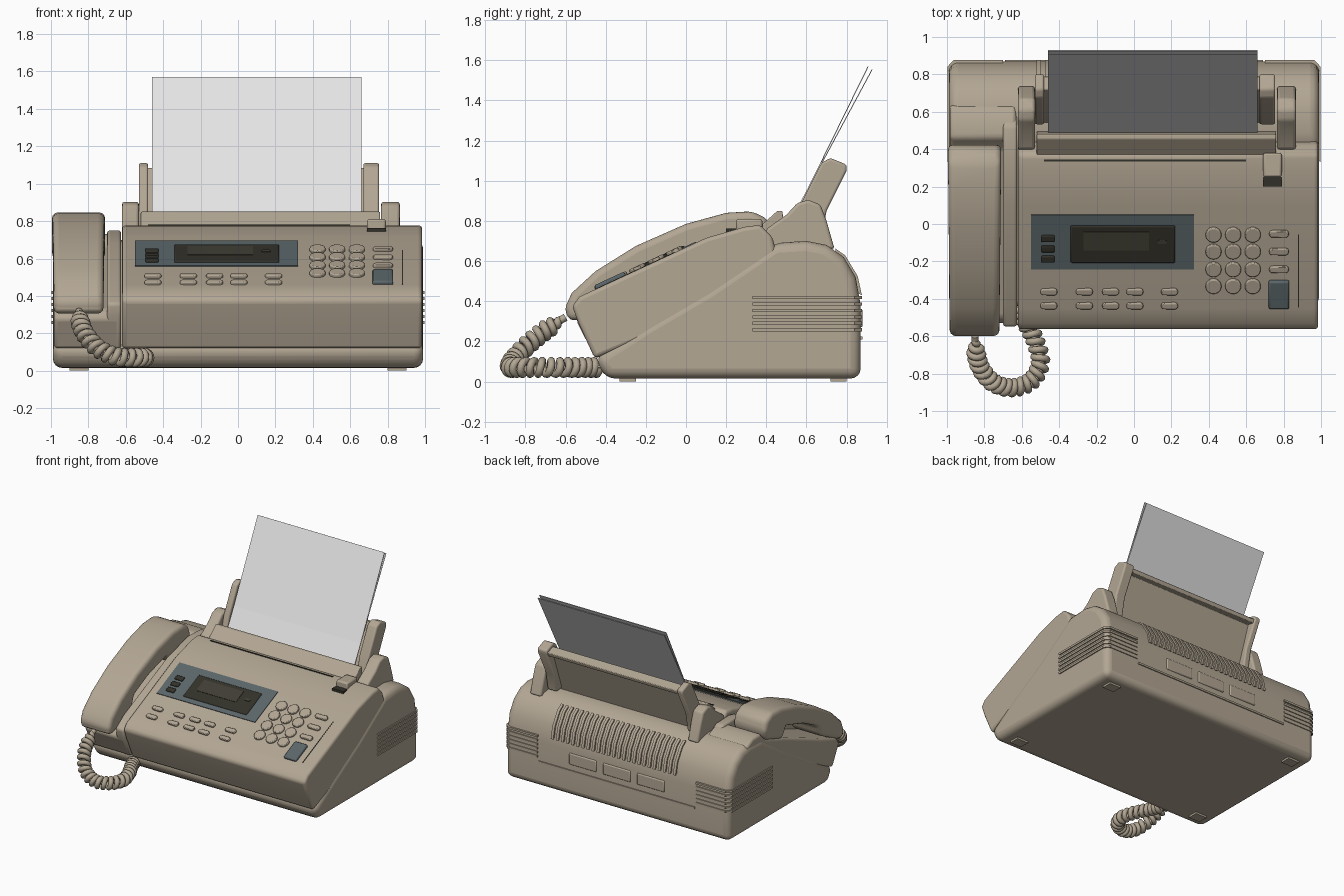
import bpy, bmesh, math
from mathutils import Vector, Matrix

if "Cube" in bpy.data.objects:
    bpy.data.objects.remove(bpy.data.objects["Cube"])


def material(name, rgb):
    m = bpy.data.materials.new(name)
    m.diffuse_color = (*rgb, 1)
    m.use_nodes = True
    m.node_tree.nodes["Principled BSDF"].inputs["Base Color"].default_value = m.diffuse_color
    return m


BEIGE = material("warm beige plastic", (0.45, 0.385, 0.295))
SLATE = material("slate blue plastic", (0.105, 0.135, 0.145))
DARK = material("dark olive display", (0.032, 0.030, 0.022))
LCD = material("display glass", (0.05, 0.048, 0.034))
PAPER = material("white paper", (0.78, 0.78, 0.78))


def finish(name, bm, mat, bevel=0.0, segs=3):
    bmesh.ops.recalc_face_normals(bm, faces=bm.faces)
    mesh = bpy.data.meshes.new(name)
    bm.to_mesh(mesh)
    bm.free()
    ob = bpy.data.objects.new(name, mesh)
    bpy.context.collection.objects.link(ob)
    mesh.materials.append(mat)
    if bevel:
        mod = ob.modifiers.new("Rounding", "BEVEL")
        mod.width, mod.segments = bevel, segs
        mod.limit_method, mod.angle_limit = "ANGLE", math.radians(30)
    bpy.ops.object.select_all(action="DESELECT")
    ob.select_set(True)
    bpy.context.view_layer.objects.active = ob
    bpy.ops.object.shade_smooth_by_angle(angle=math.radians(35))
    return ob


def prism(name, profile, x0, x1, mat=BEIGE, bevel=0.0, segs=3, taper=None):
    """Side profile in (y, z) swept from x0 to x1."""
    bm = bmesh.new()
    face = bm.faces.new([bm.verts.new((x0, y, z)) for y, z in profile])
    ext = bmesh.ops.extrude_face_region(bm, geom=[face])
    for v in ext["geom"]:
        if isinstance(v, bmesh.types.BMVert):
            v.co.x = x1
    if taper:
        mid = (x0 + x1) / 2
        for v in bm.verts:
            v.co.x = mid + (v.co.x - mid) * taper(v.co.y)
    return finish(name, bm, mat, bevel, segs)


def box(name, lo, hi, mat=BEIGE, bevel=0.0, segs=2):
    return prism(name, [(lo[1], lo[2]), (hi[1], lo[2]), (hi[1], hi[2]), (lo[1], hi[2])],
                 lo[0], hi[0], mat, bevel, segs)


SLOPE = 0.4636
TILT = math.atan(SLOPE)


def on_panel(name, x, y, w, d, h, mat=BEIGE, sides=0, bevel=0.0):
    """Plate (sides=0) or round key lying on the sloped control panel; w, d as seen from above."""
    bm = bmesh.new()
    if sides:
        bmesh.ops.create_cone(bm, cap_ends=True, segments=sides, radius1=0.5, radius2=0.5, depth=1)
        if w > d * 1.3:  # stretch the circle into a capsule
            k = d / w
            for v in bm.verts:
                v.co.x = v.co.x * k + math.copysign((1 - k) / 2, v.co.x)
    else:
        bmesh.ops.create_cube(bm, size=1)
    bm.transform(Matrix.Translation((x, y, 0.46 + SLOPE * (y + 0.45)))
                 @ Matrix.Rotation(TILT, 4, "X")
                 @ Matrix.Diagonal((w, d / math.cos(TILT), 2 * h, 1)))
    return finish(name, bm, mat, bevel, 2)


# Lower housing, feet
prism("base_housing", [(-0.40, 0.015), (0.87, 0.015), (0.87, 0.38), (0.845, 0.52), (0.785, 0.62),
                       (0.70, 0.68), (0.60, 0.70), (0.44, 0.69), (0.10, 0.46), (-0.20, 0.285),
                       (-0.455, 0.12)], -0.99, 0.99, bevel=0.05, segs=4)
for sx in (-1, 1):
    for y in (-0.33, 0.72):
        box("foot", (sx * 0.85 - 0.05, y, 0), (sx * 0.85 + 0.05, y + 0.08, 0.03))

# Sloped control cover
prism("control_cover", [(-0.455, 0.115), (-0.535, 0.29), (-0.567, 0.375), (-0.53, 0.423), (-0.45, 0.46),
                        (0.10, 0.715), (0.29, 0.77), (0.37, 0.78), (0.43, 0.72), (0.46, 0.60),
                        (0.10, 0.40), (-0.20, 0.22)], -0.62, 0.985, bevel=0.02)
# Handset cradle and the ridge next to it
prism("handset_cradle", [(-0.45, 0.115), (-0.535, 0.28), (-0.50, 0.33), (-0.30, 0.40), (0.15, 0.58),
                         (0.40, 0.66), (0.46, 0.73), (0.56, 0.73), (0.64, 0.69), (0.60, 0.50),
                         (0.10, 0.40), (-0.20, 0.22)], -0.985, -0.63, bevel=0.02)
prism("cradle_ridge", [(-0.45, 0.115), (-0.54, 0.29), (-0.55, 0.36), (-0.45, 0.43), (0.10, 0.68),
                       (0.36, 0.75), (0.52, 0.745), (0.60, 0.69), (0.55, 0.50), (0.10, 0.40),
                       (-0.20, 0.22)], -0.70, -0.625, bevel=0.015)

# Handset
prism("handset", [(-0.605, 0.36), (-0.57, 0.44), (-0.45, 0.55), (-0.25, 0.675), (0.0, 0.785),
                  (0.20, 0.84), (0.33, 0.848), (0.405, 0.81), (0.43, 0.73), (0.40, 0.655),
                  (0.19, 0.585), (0.14, 0.67), (-0.10, 0.595), (-0.27, 0.51), (-0.30, 0.42),
                  (-0.52, 0.31), (-0.58, 0.30)], -0.995, -0.71, bevel=0.04, segs=4,
      taper=lambda y: 0.93 + 0.07 * (y + 0.6))

# Coiled cord: helix wound round a smooth path
WAY = [Vector(p) for p in [(-0.85, -0.56, 0.34), (-0.85, -0.60, 0.32), (-0.845, -0.68, 0.27),
                           (-0.82, -0.77, 0.20), (-0.75, -0.85, 0.12), (-0.65, -0.875, 0.075),
                           (-0.55, -0.84, 0.07), (-0.50, -0.74, 0.07), (-0.53, -0.62, 0.07),
                           (-0.58, -0.52, 0.07), (-0.61, -0.44, 0.07), (-0.62, -0.40, 0.07)]]


def path(t):
    s = t * (len(WAY) - 3)
    i = min(int(s), len(WAY) - 4)
    a, b, c, d = WAY[i:i + 4]
    u = s - i
    return 0.5 * (2 * b + (c - a) * u + (2 * a - 5 * b + 4 * c - d) * u * u
                  + (3 * b - a - 3 * c + d) * u ** 3)


TURNS, STEP = 25, 16
cord = bpy.data.curves.new("coiled_cord", "CURVE")
cord.dimensions = "3D"
cord.bevel_depth, cord.bevel_resolution, cord.use_fill_caps = 0.019, 2, True
spline = cord.splines.new("POLY")
count = TURNS * STEP + 1
spline.points.add(count - 1)
for i in range(count):
    t = i / (count - 1)
    p = path(t)
    tan = (path(min(t + 0.005, 1)) - path(max(t - 0.005, 0))).normalized()
    side = tan.cross(Vector((0, 0, 1))).normalized()
    up = side.cross(tan)
    r = 0.034 * min(1, max(0, (t - 0.04) * 15))
    a = math.tau * i / STEP
    spline.points[i].co = (*(p + side * r * math.cos(a) + up * r * math.sin(a)), 1)
spline.use_smooth = True
cord.materials.append(BEIGE)
bpy.context.collection.objects.link(bpy.data.objects.new("coiled_cord", cord))

# Display area
on_panel("display_surround", -0.115, -0.095, 0.87, 0.29, 0.005, SLATE)
on_panel("display_bezel", -0.06, -0.105, 0.56, 0.20, 0.013, DARK, bevel=0.008)
on_panel("display_window", -0.095, -0.085, 0.35, 0.10, 0.016, LCD)
on_panel("display_lamp", 0.15, -0.09, 0.05, 0.022, 0.017, LCD, sides=16)
for y in (-0.075, -0.13, -0.185):
    on_panel("display_key", -0.46, y, 0.07, 0.035, 0.016, DARK, bevel=0.006)

# Keypad and function keys
for x in (0.425, 0.53, 0.635):
    for y in (-0.055, -0.145, -0.24, -0.33):
        on_panel("number_key", x, y, 0.085, 0.078, 0.018, sides=20, bevel=0.006)
for y in (-0.05, -0.145, -0.24):
    on_panel("side_key", 0.775, y, 0.105, 0.036, 0.016, sides=16, bevel=0.005)
for x in (-0.455, -0.265, -0.125, 0.005, 0.19):
    for y in (-0.36, -0.435):
        on_panel("function_key", x, y, 0.09, 0.034, 0.016, sides=16, bevel=0.005)
on_panel("start_key", 0.775, -0.375, 0.11, 0.15, 0.02, SLATE, bevel=0.01)
on_panel("panel_line", 0.88, -0.25, 0.006, 0.39, 0.002, DARK)

# Paper feed: front guide, slot, release lever
prism("feed_guide", [(0.35, 0.755), (0.455, 0.85), (0.48, 0.85), (0.50, 0.65), (0.40, 0.65)],
      -0.52, 0.76, bevel=0.006)
box("feed_slot", (-0.48, 0.335, 0.77), (0.60, 0.345, 0.781), DARK)
box("release_lever", (0.69, 0.25, 0.74), (0.79, 0.38, 0.81), bevel=0.012)
box("lever_recess", (0.69, 0.20, 0.735), (0.79, 0.25, 0.763), DARK)

# Posts and arms that carry the tray
for x0, x1 in ((-0.62, -0.53), (0.765, 0.865)):
    prism("tray_post", [(0.38, 0.66), (0.40, 0.76), (0.50, 0.83), (0.555, 0.89), (0.61, 0.905),
                        (0.67, 0.88), (0.70, 0.80), (0.74, 0.66)], x0, x1, bevel=0.015)
for x0, x1 in ((-0.53, -0.48), (0.67, 0.755)):
    prism("tray_arm", [(0.53, 0.72), (0.57, 0.88), (0.675, 1.09), (0.72, 1.113), (0.80, 1.08),
                       (0.80, 1.05), (0.70, 0.85), (0.67, 0.70)], x0, x1, bevel=0.012)
prism("paper_tray", [(0.54, 0.69), (0.70, 1.06), (0.72, 1.085), (0.79, 1.06), (0.78, 1.03),
                     (0.725, 1.04), (0.60, 0.69)], -0.50, 0.70, bevel=0.005, segs=2)

# Two sheets of paper
for name, y0, y1, z1 in (("front_sheet", 0.497, 0.905, 1.57), ("back_sheet", 0.487, 0.925, 1.555)):
    prism(name, [(y0, 0.74), (y1, z1), (y1 + 0.004, z1 - 0.002), (y0 + 0.004, 0.738)], -0.46, 0.66, PAPER)

# Horizontal vent slats wrapping the rear corners
for sx in (-1, 1):
    for k in range(6):
        z = 0.25 + 0.032 * k
        bm = bmesh.new()
        outline = [(0.70, 0.60), (0.998, 0.33), (0.998, 0.84), (0.965, 0.877), (0.70, 0.877)]
        f = bm.faces.new([bm.verts.new((sx * x, y, z)) for x, y in outline])
        ext = bmesh.ops.extrude_face_region(bm, geom=[f])
        for v in ext["geom"]:
            if isinstance(v, bmesh.types.BMVert):
                v.co.z += 0.016
        finish("vent_slat", bm, BEIGE)

# Rear grille and raised covers
for k in range(25):
    x = -0.52 + k * 0.045
    prism("rear_grille_bar", [(0.876, 0.43), (0.855, 0.525), (0.793, 0.628), (0.745, 0.662),
                              (0.74, 0.50)], x, x + 0.022)
for x in (-0.30, 0.0, 0.30):
    box("rear_cover", (x - 0.12, 0.85, 0.27), (x + 0.12, 0.879, 0.36), bevel=0.008)
box("rear_rail", (-0.69, 0.85, 0.21), (0.69, 0.878, 0.225))
